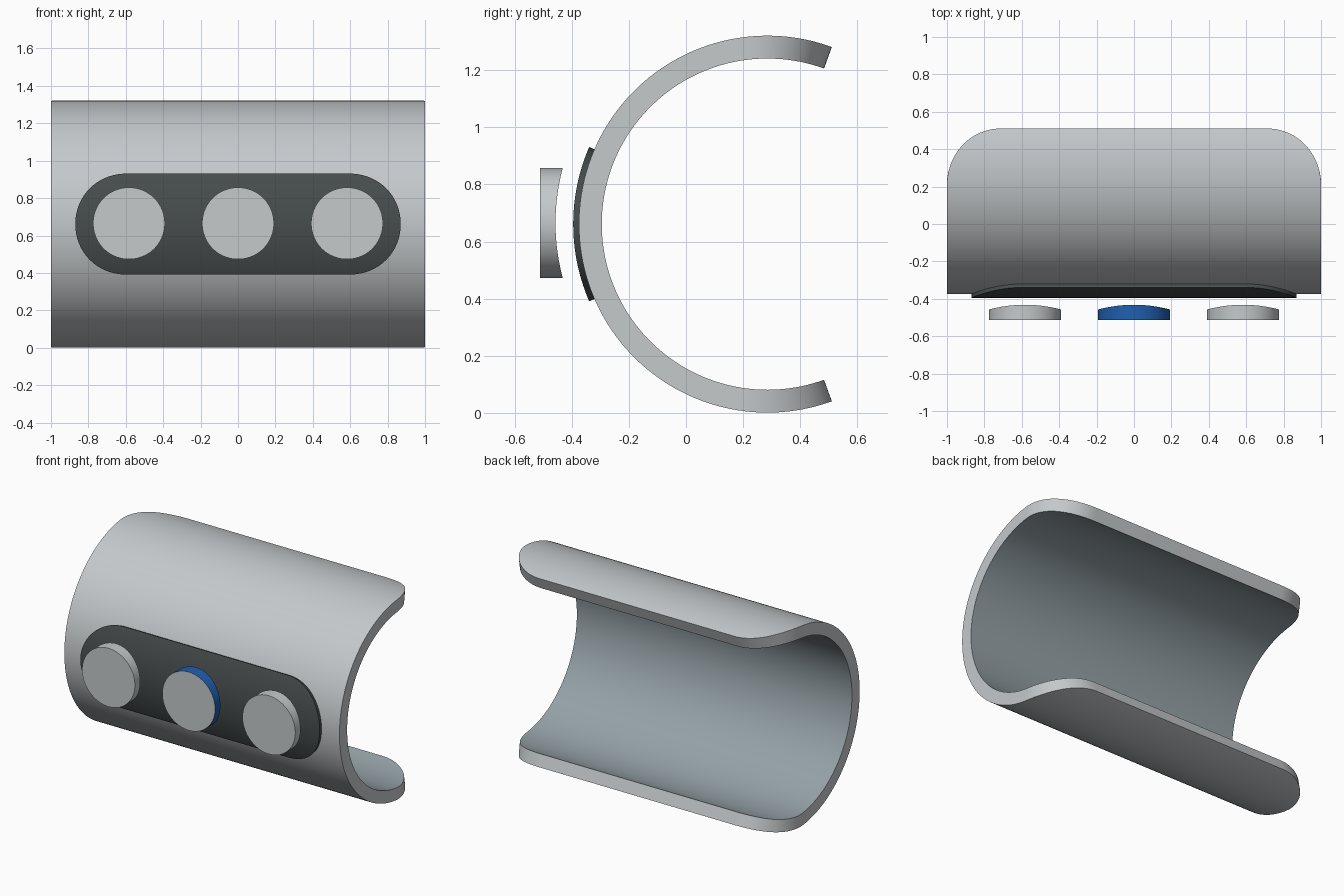
import bpy, bmesh
from math import pi, sin, cos, sqrt, radians

if "Cube" in bpy.data.objects:
    bpy.data.objects.remove(bpy.data.objects["Cube"])

AXIS_Y, AXIS_Z = 0.285, 0.661      # axis of the curved shell


def material(name, r, g, b):
    m = bpy.data.materials.new(name)
    m.use_nodes = True
    m.diffuse_color = (r, g, b, 1)
    m.node_tree.nodes["Principled BSDF"].inputs["Base Color"].default_value = (r, g, b, 1)
    return m


light_grey = material("light grey", 0.56, 0.585, 0.60)
inner_grey = material("blue grey lining", 0.30, 0.36, 0.385)
charcoal = material("charcoal", 0.062, 0.073, 0.073)
blue = material("blue", 0.014, 0.115, 0.43)


def finish(bm, name, mats):
    bmesh.ops.recalc_face_normals(bm, faces=bm.faces)
    for f in bm.faces:
        f.smooth = True
    me = bpy.data.meshes.new(name)
    bm.to_mesh(me)
    bm.free()
    for m in mats:
        me.materials.append(m)
    me.set_sharp_from_angle(angle=radians(35))
    ob = bpy.data.objects.new(name, me)
    bpy.context.collection.objects.link(ob)
    return ob


def wrapped_plate(name, half_width, half_angle, r_in, r_out, corner, mats):
    """Rounded rectangle wrapped round the shell axis; the last material lines the inside."""
    bm = bmesh.new()
    half_arc = half_angle * (r_in + r_out) / 2
    flat = half_arc - corner
    # stations along the arc: rounded corners at both ends, even steps between
    ends = [(flat + corner * sin(i * pi / 48), corner * (1 - cos(i * pi / 48)))
            for i in range(25)]
    stations = [(-s, inset) for s, inset in reversed(ends)]
    stations += [(flat * (i / 36 - 1), 0) for i in range(1, 72) if flat > 0.01]
    stations += ends if flat > 0.01 else ends[1:]
    rows = []
    for s, inset in stations:
        a = s / half_arc * half_angle
        w = half_width - inset
        rows.append([bm.verts.new((x, AXIS_Y - r * cos(a), AXIS_Z + r * sin(a)))
                     for x, r in ((-w, r_out), (w, r_out), (w, r_in), (-w, r_in))])
    for p, q in zip(rows, rows[1:]):
        for k in range(4):
            n = (k + 1) % 4
            f = bm.faces.new((p[k], p[n], q[n], q[k]))
            if k == 2:
                f.material_index = len(mats) - 1
    bm.faces.new(rows[0])
    bm.faces.new(rows[-1])
    return finish(bm, name, mats)


def button(name, x, side):
    """Round button with a flat front and a back hollowed to follow the shell."""
    radius, front, hollow, n = 0.192, -0.512, 0.742, 64
    bm = bmesh.new()

    def back_y(z):
        return AXIS_Y - sqrt(hollow ** 2 - z ** 2)

    front_ring, back_ring = [], []
    for i in range(n):
        a = 2 * pi * (i + 0.5) / n
        dx, dz = radius * cos(a), radius * sin(a)
        front_ring.append(bm.verts.new((x + dx, front, AXIS_Z + 0.004 + dz)))
        back_ring.append(bm.verts.new((x + dx, back_y(dz), AXIS_Z + 0.004 + dz)))
    bm.faces.new(front_ring)
    for i in range(n):
        j = (i + 1) % n
        bm.faces.new((front_ring[i], front_ring[j], back_ring[j], back_ring[i])).material_index = 1
    # hollow back as strips between mirrored rim points
    for i in range(n // 2 - 1):
        a, b = i - n // 4, i + 1 - n // 4
        c, d = n // 2 - 1 - b, n // 2 - 1 - a
        ring = [back_ring[k % n] for k in (a, b, c, d)]
        bm.faces.new(ring).material_index = 1
    return finish(bm, name, [light_grey, side])


# Curved shell, open at the back
wrapped_plate("shell", 1.0, radians(110), 0.58, 0.66, 0.29, [light_grey, inner_grey])

# Dark stadium-shaped panel on the front
wrapped_plate("control_panel", 0.87, radians(23.4), 0.658, 0.68, 0.2732, [charcoal])

# Row of three buttons floating ahead of the panel
button("right_button", -0.583, light_grey)
button("middle_button", 0, blue)
button("left_button", 0.583, light_grey)
